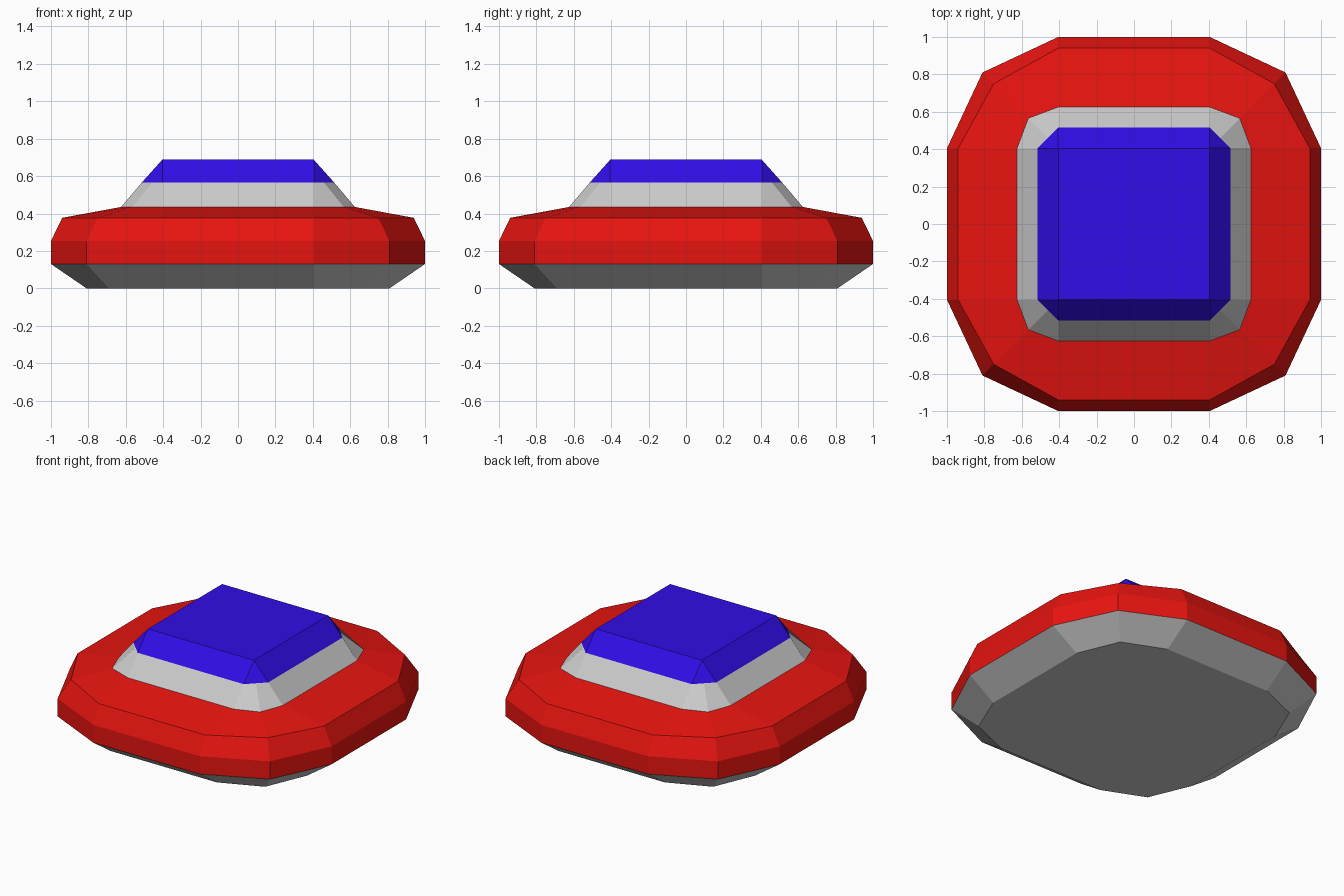
import bpy
import bmesh

if "Cube" in bpy.data.objects:
    bpy.data.objects.remove(bpy.data.objects["Cube"])

CORE = 0.405  # half width of the straight run in the middle of every side


def outline(side, diag):
    """Twelve-point rounded square: straight sides plus one point per corner."""
    pts = []
    x, y = 1, 0
    for _ in range(4):
        for along, out in ((-CORE, side), (CORE, side)):
            pts.append((x * out - y * along, y * out + x * along))
        pts.append(((x - y) * diag, (y + x) * diag))
        x, y = -y, x
    return pts


def shell(name, rings, color=None, bottom=False, top=False):
    """Loft a band through rings of (z, side, diagonal), optionally capped."""
    bm = bmesh.new()
    loops = [[bm.verts.new((x, y, z)) for x, y in outline(side, diag)]
             for z, side, diag in rings]
    for low, high in zip(loops, loops[1:]):
        for i in range(12):
            j = (i + 1) % 12
            bm.faces.new((low[i], low[j], high[j], high[i]))
    if bottom:
        bm.faces.new(loops[0][::-1])
    if top:
        bm.faces.new(loops[-1])
    bmesh.ops.remove_doubles(bm, verts=bm.verts, dist=0.0005)
    mesh = bpy.data.meshes.new(name)
    bm.to_mesh(mesh)
    bm.free()
    obj = bpy.data.objects.new(name, mesh)
    bpy.context.collection.objects.link(obj)
    if color:
        mat = bpy.data.materials.new(name + "_color")
        mat.diffuse_color = color
        mat.use_nodes = True
        mat.node_tree.nodes["Principled BSDF"].inputs["Base Color"].default_value = mat.diffuse_color
        mesh.materials.append(mat)
    return obj


# Ring levels shared by neighbouring parts: (z, side, diagonal)
foot = (0.0, 0.81, 0.69)
belt_low = (0.13, 1.0, 0.81)
belt_high = (0.253, 1.0, 0.81)
shoulder = (0.377, 0.94, 0.75)
neck = (0.435, 0.625, 0.565)
dome_rim = (0.565, 0.515, 0.46)
roof = (0.688, CORE, CORE)

# Grey underside
shell("base", [foot, belt_low], bottom=True)

# Red body with sloping upper deck
shell("body", [belt_low, belt_high, shoulder, neck], (0.8, 0.007, 0.005, 1))

# Grey collar
shell("collar", [neck, dome_rim])

# Blue cap on top
shell("cap", [dome_rim, roof], (0.03, 0.004, 0.8, 1), top=True)
